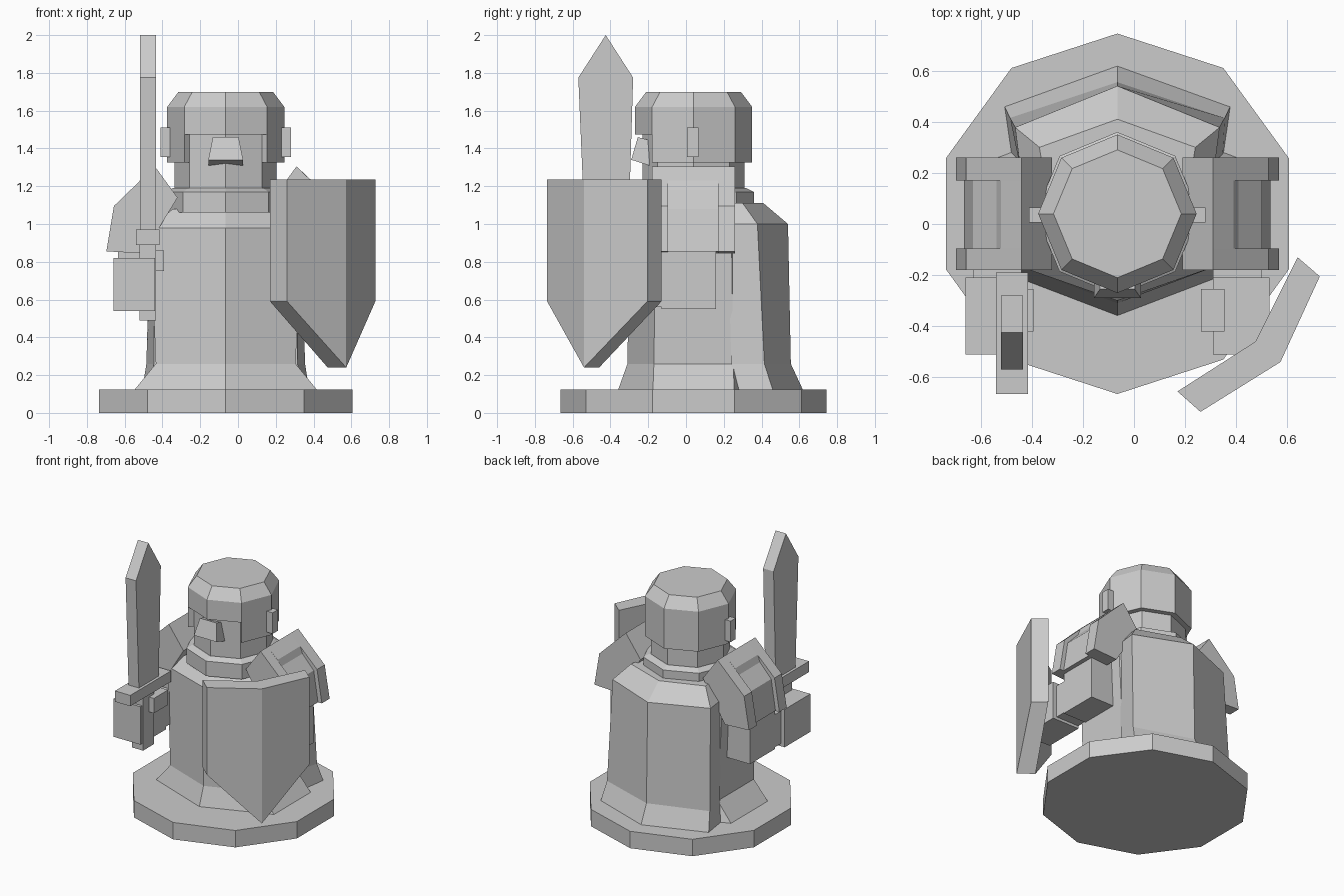
import bpy, bmesh
from math import sin, cos, pi

if "Cube" in bpy.data.objects:
    bpy.data.objects.remove(bpy.data.objects["Cube"])

CX, CY = -0.065, 0.04  # axis of the figure


def loft(name, rings):
    """Skin a stack of equal-length point rings and cap both ends."""
    bm = bmesh.new()
    vs = [[bm.verts.new(p) for p in r] for r in rings]
    n = len(rings[0])
    for a, b in zip(vs, vs[1:]):
        for i in range(n):
            j = (i + 1) % n
            bm.faces.new((a[i], a[j], b[j], b[i]))
    bm.faces.new(vs[0][::-1])
    bm.faces.new(vs[-1])
    bmesh.ops.recalc_face_normals(bm, faces=bm.faces)
    me = bpy.data.meshes.new(name)
    bm.to_mesh(me)
    bm.free()
    ob = bpy.data.objects.new(name, me)
    bpy.context.collection.objects.link(ob)
    return ob


def ngon(n, r, z):
    return [(CX + r * sin(2 * pi * i / n), CY - r * cos(2 * pi * i / n), z) for i in range(n)]


def box(name, x, y, z):
    return loft(name, [[(x[0], y[0], h), (x[1], y[0], h), (x[1], y[1], h), (x[0], y[1], h)] for h in z])


def mirror(ob):
    """Copy a left-hand part to the other side of the figure axis."""
    me = ob.data.copy()
    for v in me.vertices:
        v.co.x = 2 * CX - v.co.x
    me.flip_normals()
    o = bpy.data.objects.new(ob.name + "_mirrored", me)
    bpy.context.collection.objects.link(o)


# Base
loft("base", [ngon(10, 0.705, 0), ngon(10, 0.705, 0.125)])

# Robe: six-sided with flared hem
def hexring(hx, front, corner, z):
    return [(CX + x, CY + y, z) for x, y in ((0, -front), (hx, -corner), (hx, corner),
                                             (0, front), (-hx, corner), (-hx, -corner))]

loft("robe", [hexring(*r) for r in ((0.485, 0.40, 0.215, 0.12), (0.37, 0.35, 0.21, 0.26),
                                    (0.40, 0.34, 0.20, 0.98), (0.28, 0.26, 0.14, 1.08))])

# Cape on the back
def capering(fx, fy, hx, hy, back, z):
    return [(CX + x, y, z) for x, y in ((fx, fy), (hx, hy), (0, back), (-hx, hy), (-fx, fy))]

loft("cape", [capering(*r) for r in ((0.41, 0.24, 0.442, 0.46, 0.62, 0.12), (0.38, 0.24, 0.42, 0.415, 0.555, 0.26),
                                     (0.38, 0.22, 0.40, 0.378, 0.54, 1.0), (0.28, 0.15, 0.305, 0.30, 0.41, 1.11))])

# Collar, head
loft("collar", [ngon(8, 0.32, 1.06), ngon(8, 0.32, 1.17), ngon(8, 0.28, 1.19)])
loft("head", [ngon(8, 0.27, 1.15), ngon(8, 0.27, 1.55)])

# Helmet: crown plus guard around the sides and back
loft("helmet_crown", [ngon(8, r, z) for r, z in ((0.31, 1.475), (0.31, 1.62), (0.25, 1.70))])
loft("helmet_guard", [(ngon(8, 0.31, z)[1:] + ngon(8, 0.265, z)[:0:-1]) for z in (1.325, 1.475)])
mirror(box("ear_plate", (-0.41, -0.34), (0.005, 0.065), (1.355, 1.51)))

# Nose
loft("nose", [[(CX + s * h, y, z) for s, y, z in ((-1, yf, zf), (1, yf, zf), (1, -0.18, zb), (-1, -0.18, zb))]
              for h, yf, zf, zb in ((0.092, -0.29, 1.34, 1.305), (0.068, -0.255, 1.46, 1.44))])

# Shoulder plates: two full rims and a recessed middle
rim = [(-0.32, 1.14), (-0.44, 1.305), (-0.657, 1.095), (-0.697, 0.855), (-0.50, 0.845)]
mid = [(-0.32, 1.14), (-0.44, 1.305), (-0.52, 1.23), (-0.538, 1.18), (-0.63, 1.08), (-0.665, 0.855), (-0.50, 0.845)]
for nm, prof, y0, y1 in (("shoulder_rim_front", rim, -0.18, -0.095), ("shoulder_middle", mid, -0.095, 0.17),
                         ("shoulder_rim_back", rim, 0.17, 0.26)):
    mirror(loft(nm, [[(x, y, z) for x, z in prof] for y in (y0, y1)]))

# Arms and hands
mirror(box("upper_arm", (-0.635, -0.42), (-0.13, 0.16), (0.55, 0.95)))
mirror(box("forearm", (-0.63, -0.44), (-0.23, -0.1), (0.56, 0.80)))
mirror(box("hand", (-0.66, -0.44), (-0.51, -0.21), (0.54, 0.82)))
mirror(box("thumb", (-0.485, -0.393), (-0.42, -0.255), (0.75, 0.86)))

# Sword
blade = [(-0.535, 0.95), (-0.57, 1.775), (-0.425, 2.0), (-0.28, 1.775), (-0.305, 0.95)]
loft("sword_blade", [[(x, y, z) for y, z in blade] for x in (-0.52, -0.435)])
box("sword_guard", (-0.54, -0.415), (-0.665, -0.19), (0.89, 0.97))
box("sword_grip", (-0.522, -0.433), (-0.49, -0.36), (0.49, 0.90))

# Shield: bent plate pointed at the bottom, lofted across its width
cols = [((0.17, -0.655), (0.26, -0.735), 0.59), ((0.475, -0.46), (0.573, -0.54), 0.24),
        ((0.64, -0.13), (0.725, -0.21), 0.59)]
cols[2] = ((0.64, -0.13), (0.727, -0.205), 0.59)
loft("shield", [[(*i, b), (*o, b), (*o, 1.235), (*i, 1.235)] for i, o, b in cols])
